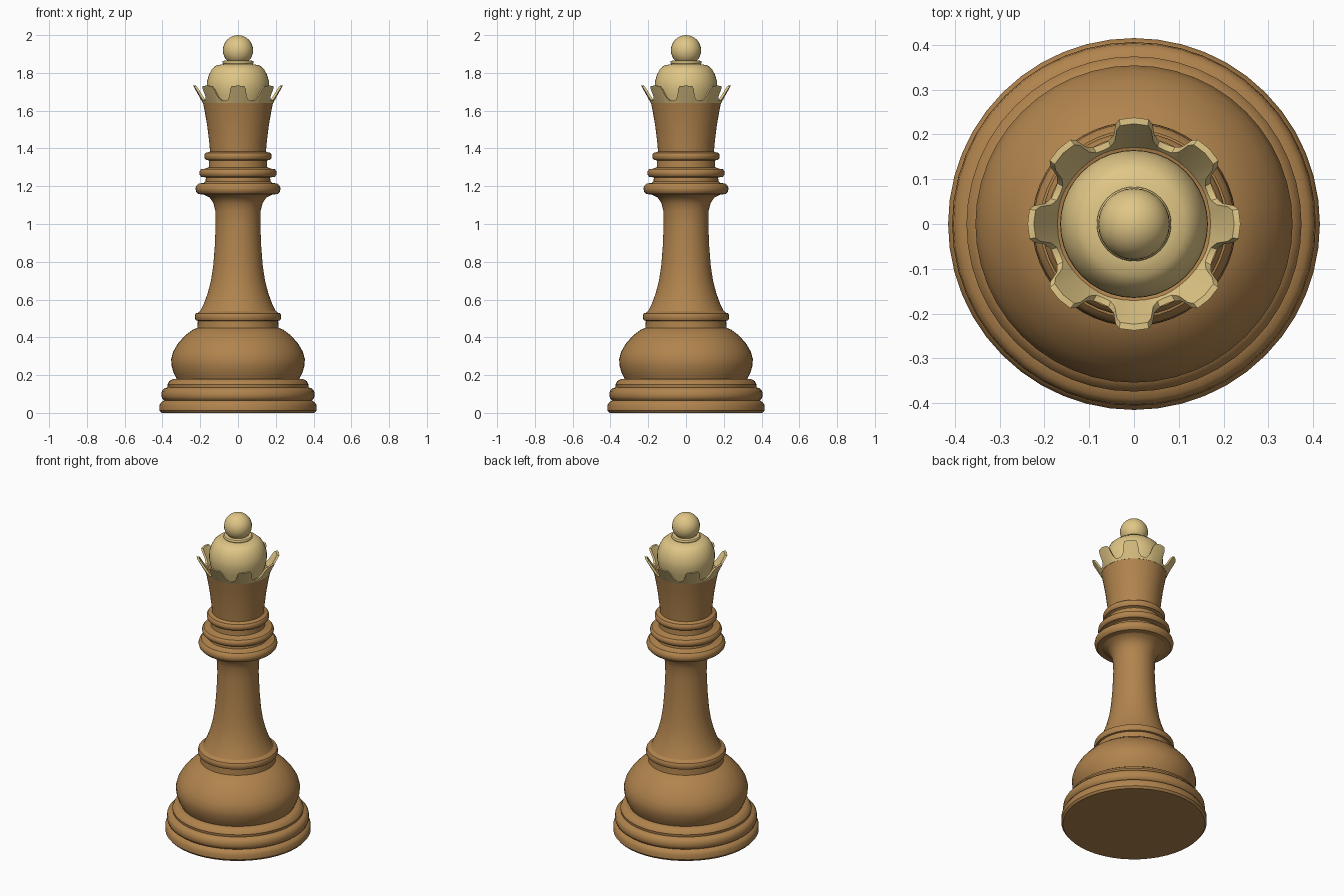
import bpy, bmesh
from math import sin, cos, pi, radians

if "Cube" in bpy.data.objects:
    bpy.data.objects.remove(bpy.data.objects["Cube"])


def material(name, colour):
    m = bpy.data.materials.new(name)
    m.diffuse_color = colour
    m.use_nodes = True
    m.node_tree.nodes["Principled BSDF"].inputs["Base Color"].default_value = m.diffuse_color
    return m


WOOD = material("wood", (0.44, 0.23, 0.075, 1))
CREAM = material("cream", (0.75, 0.57, 0.24, 1))


def finish(bm, name, mat, angle=35):
    bmesh.ops.remove_doubles(bm, verts=bm.verts, dist=1e-5)
    bmesh.ops.recalc_face_normals(bm, faces=bm.faces)
    me = bpy.data.meshes.new(name)
    bm.to_mesh(me)
    bm.free()
    ob = bpy.data.objects.new(name, me)
    bpy.context.collection.objects.link(ob)
    me.materials.append(mat)
    bpy.ops.object.select_all(action='DESELECT')
    ob.select_set(True)
    bpy.context.view_layer.objects.active = ob
    bpy.ops.object.shade_smooth_by_angle(angle=radians(angle))
    return ob


def skin(bm, rings, closed=False):
    pairs = list(zip(rings, rings[1:] + rings[:1])) if closed else list(zip(rings, rings[1:]))
    for a, b in pairs:
        n = len(a)
        for i in range(n):
            j = (i + 1) % n
            bm.faces.new((a[i], a[j], b[j], b[i]))


def lathe(name, profile, mat, n=48, cap=False):
    """Spin (radius, height) points around z."""
    bm = bmesh.new()
    rings = [[bm.verts.new((r * cos(2 * pi * i / n), r * sin(2 * pi * i / n), z))
              for i in range(n)] for r, z in profile]
    skin(bm, rings)
    if cap:
        bm.faces.new(rings[0])
    return finish(bm, name, mat)


def bead(r_in, r_out, z0, z1, k=6):
    """Rounded ring profile."""
    return [(r_in + (r_out - r_in) * sin(pi * i / k) ** 0.6 if 0 < i < k else r_in,
             (z0 + z1) / 2 - (z1 - z0) / 2 * cos(pi * i / k)) for i in range(k + 1)]


# Stepped foot
lathe("foot", [(0.405, 0), (0.415, 0.012), (0.415, 0.042), (0.405, 0.058), (0.39, 0.066),
               (0.40, 0.074), (0.406, 0.09), (0.403, 0.115), (0.39, 0.13), (0.372, 0.135),
               (0.374, 0.15), (0.365, 0.167), (0.345, 0.18), (0.325, 0.18)], WOOD, cap=True)

# Bulging lower body
lathe("bulb", [(0.325, 0.18), (0.34, 0.21), (0.352, 0.25), (0.354, 0.285), (0.343, 0.325),
               (0.318, 0.367), (0.28, 0.41), (0.24, 0.44), (0.215, 0.45)], WOOD)

# Lower collar
lathe("lower_collar", [(0.215, 0.45), (0.213, 0.485)] + bead(0.213, 0.228, 0.487, 0.53)
      + [(0.2, 0.54)], WOOD)

# Slender stem
lathe("stem", [(0.2, 0.54), (0.18, 0.58), (0.16, 0.635), (0.143, 0.70), (0.131, 0.78),
               (0.123, 0.88), (0.118, 1.0), (0.12, 1.07), (0.13, 1.11), (0.15, 1.14),
               (0.18, 1.155)], WOOD)

# Three stacked upper collars
lathe("upper_collars", bead(0.18, 0.225, 1.155, 1.218) + [(0.172, 1.225), (0.17, 1.245)]
      + bead(0.175, 0.205, 1.247, 1.293) + [(0.155, 1.30), (0.153, 1.335)]
      + bead(0.155, 0.178, 1.337, 1.38) + [(0.148, 1.385)], WOOD)

# Flared cup with its floor
lathe("crown_cup", [(0.148, 1.385), (0.153, 1.44), (0.163, 1.52), (0.175, 1.59),
                    (0.186, 1.645), (0.17, 1.645), (0.15, 1.635)], WOOD)

# Coronet with eight flared points: (angle offset in degrees, top height)
bm = bmesh.new()
rings = [[], [], [], []]
outer = lambda z: 0.186 + (z - 1.64) * 0.5 + max(0, z - 1.69) * 0.12
STEPS = [(-22.5, 1.652), (-17, 1.656), (-13, 1.675), (-10.5, 1.715), (-8, 1.73), (0, 1.733),
         (8, 1.73), (10.5, 1.715), (13, 1.675), (17, 1.656)]
for t in range(8):
    for off, top in STEPS:
        a = radians(45 * t + off)
        mid = 1.64
        for ring, r, z in zip(rings, (outer(mid), outer(top), outer(top) - 0.014, 0.168),
                              (mid, top, top, mid)):
            ring.append(bm.verts.new((r * cos(a), r * sin(a), z)))
skin(bm, rings, closed=True)
finish(bm, "coronet", CREAM)

# Dome and small neck ring
lathe("dome", [(0.145, 1.635), (0.158, 1.68), (0.165, 1.72), (0.164, 1.755), (0.154, 1.79),
               (0.138, 1.82), (0.115, 1.84), (0.085, 1.845)]
      + bead(0.07, 0.083, 1.847, 1.865) + [(0.05, 1.866)], CREAM, n=40)

# Finial ball
bm = bmesh.new()
bmesh.ops.create_uvsphere(bm, u_segments=28, v_segments=16, radius=0.08)
bmesh.ops.translate(bm, verts=bm.verts, vec=(0, 0, 1.92))
finish(bm, "finial_ball", CREAM)
